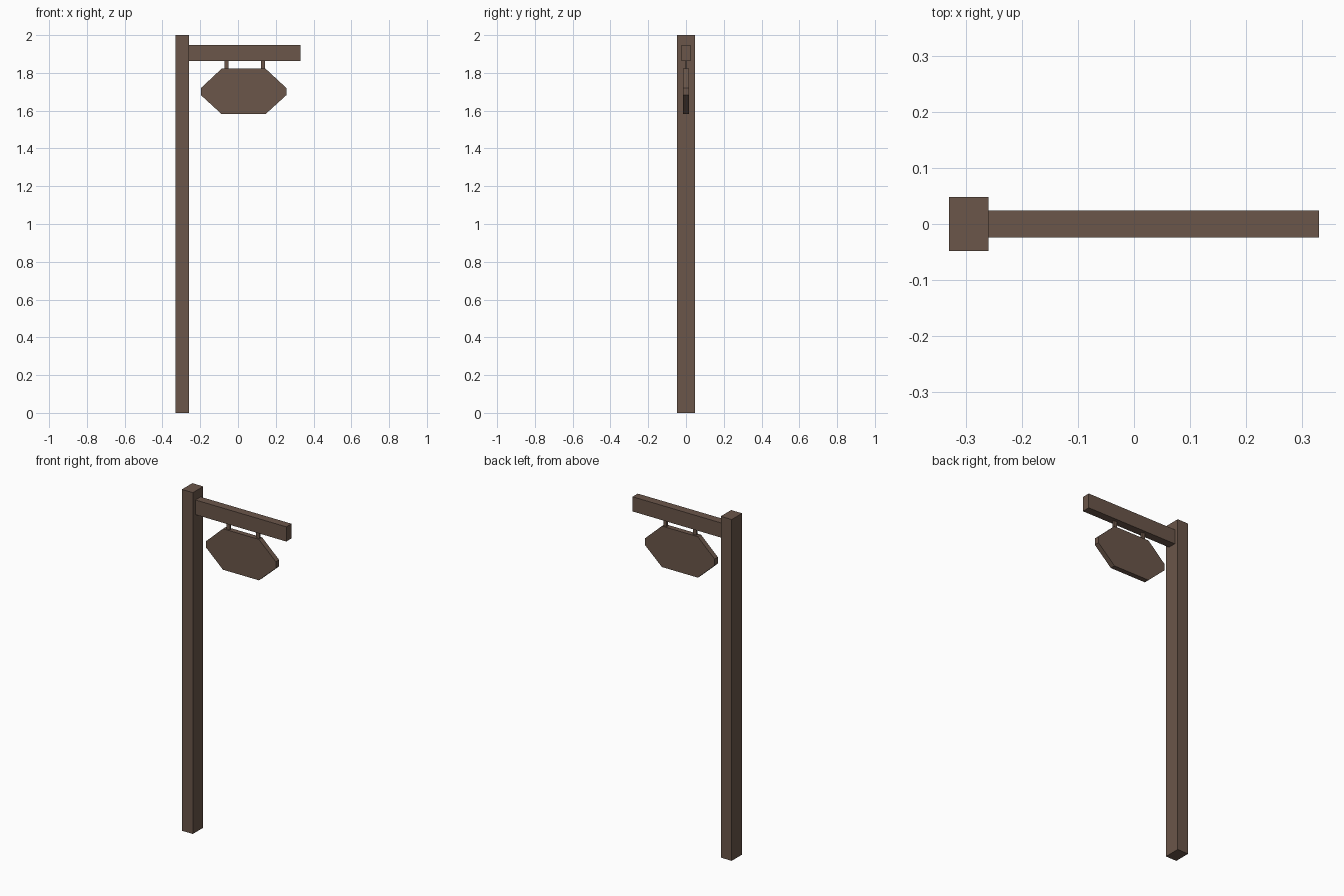
import bpy

if "Cube" in bpy.data.objects:
    bpy.data.objects.remove(bpy.data.objects["Cube"])

wood = bpy.data.materials.new("brown_wood")
wood.diffuse_color = (0.145, 0.093, 0.068, 1)
wood.use_nodes = True
wood.node_tree.nodes["Principled BSDF"].inputs["Base Color"].default_value = wood.diffuse_color


def prism(name, outline, half_depth):
    """Extrude an x-z outline symmetrically along y."""
    n = len(outline)
    verts = [(x, y, z) for y in (-half_depth, half_depth) for x, z in outline]
    faces = [tuple(range(n)), tuple(range(2 * n - 1, n - 1, -1))]
    faces += [(i, i + n, (i + 1) % n + n, (i + 1) % n) for i in range(n)]
    mesh = bpy.data.meshes.new(name)
    mesh.from_pydata(verts, [], faces)
    mesh.materials.append(wood)
    obj = bpy.data.objects.new(name, mesh)
    bpy.context.collection.objects.link(obj)
    return obj


def box(name, x0, x1, z0, z1, half_depth):
    return prism(name, [(x0, z0), (x1, z0), (x1, z1), (x0, z1)], half_depth)


# upright post and horizontal arm
box("post", -0.33, -0.259, 0, 2, 0.048)
box("arm", -0.259, 0.33, 1.862, 1.948, 0.024)

# two short straps holding the board
for side, x in (("left", -0.06), ("right", 0.132)):
    box(f"hanger_{side}", x - 0.011, x + 0.011, 1.815, 1.865, 0.006)

# eight-sided hanging board
prism("sign_board", [(-0.087, 1.582), (0.146, 1.582), (0.256, 1.682), (0.256, 1.72),
                     (0.146, 1.822), (-0.087, 1.822), (-0.196, 1.72), (-0.196, 1.682)], 0.015)
